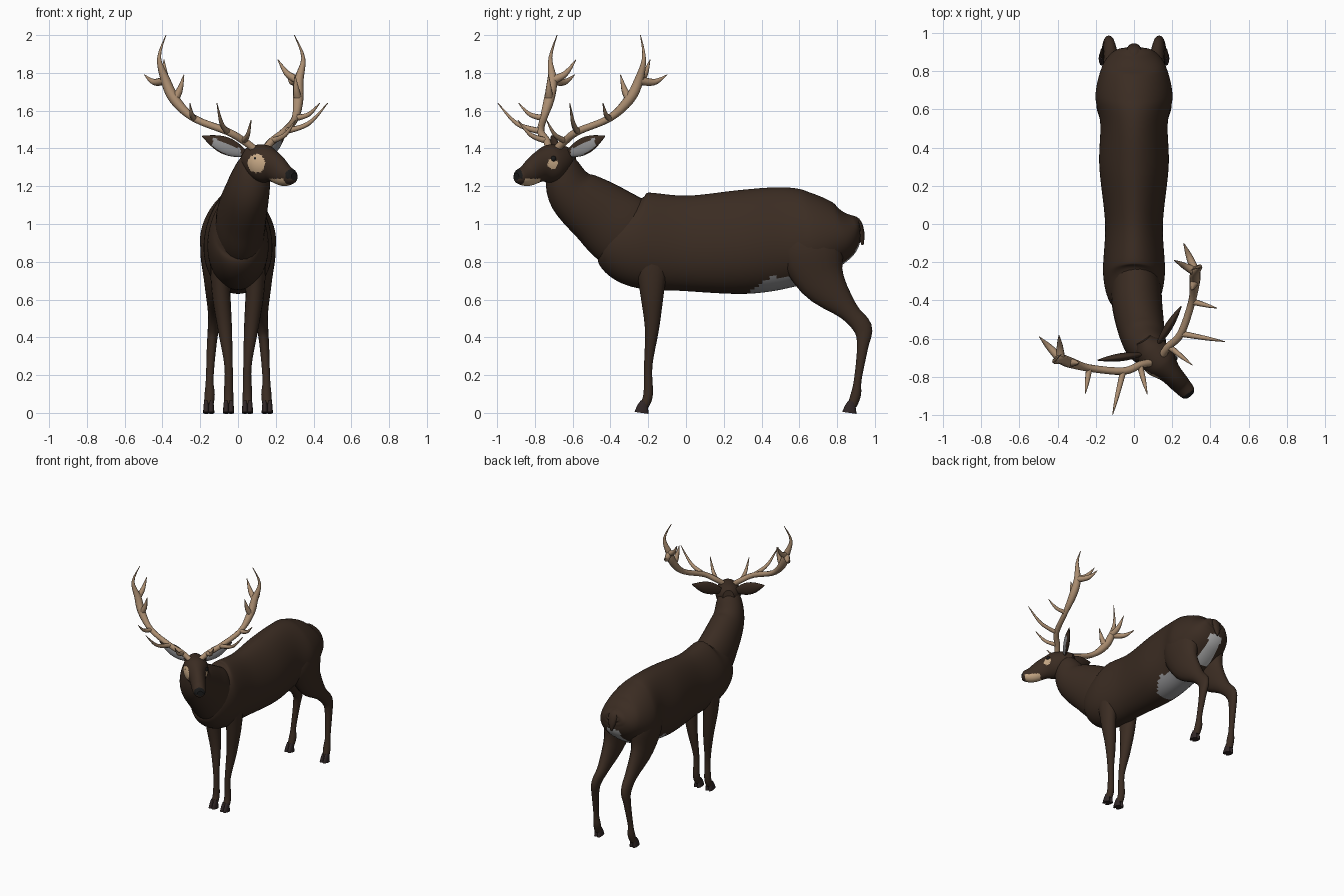
import bpy
import bmesh
import math
from mathutils import Matrix, Vector

cube = bpy.data.objects.get("Cube")
if cube:
    bpy.data.objects.remove(cube, do_unlink=True)

AXIS_X, AXIS_Y, AXIS_Z = Matrix.Identity(3)
# The head is turned toward the animal's left
HEAD = Matrix.Translation((.1, -.68, 0)) @ Matrix.Rotation(math.radians(33), 4, 'Z')


def material(name, red, green, blue):
    mat = bpy.data.materials.new(name)
    mat.use_nodes = True
    mat.diffuse_color = (red, green, blue, 1)
    shader = mat.node_tree.nodes["Principled BSDF"]
    shader.inputs["Base Color"].default_value = mat.diffuse_color
    return mat


COAT = material("dark brown coat", .043, .025, .016)
ANTLER = material("antler tan", .41, .27, .165)
PATCH = material("face tan", .58, .4, .24)
GREY = material("belly grey", .3, .3, .31)
PALE = material("pale rump", .5, .5, .5)
BLACK = material("black", .01, .01, .01)
HOOF = material("hoof brown", .03, .02, .02)


def catmull(a, b, c, d, t):
    """Cubic curve from b to c that keeps the flow from a to d."""
    result = []
    for before, start, end, after in zip(a, b, c, d):
        leave, arrive = (end - before) / 2, (after - start) / 2
        ease = t * t * (3 - 2 * t)
        result.append(start + (end - start) * ease
                      + leave * t * (1 - t) ** 2 - arrive * t * t * (1 - t))
    return result


def smooth_path(stations, steps):
    """Pass a smooth curve through the stations, sizes included."""
    points = [stations[0], *stations, stations[-1]]
    result = []
    for i in range(len(stations) - 1):
        result += [catmull(*points[i:i + 4], k / steps) for k in range(steps)]
    return result + [stations[-1]]


def finish(bm, name, mats, rule, matrix):
    """Turn a bmesh into an object, colouring its faces by the rule."""
    bmesh.ops.recalc_face_normals(bm, faces=bm.faces)
    if rule:
        for face in bm.faces:
            face.material_index = rule(face.calc_center_median(), face.normal)
    mesh = bpy.data.meshes.new(name)
    bm.to_mesh(mesh)
    bm.free()
    for mat in mats:
        mesh.materials.append(mat)
    obj = bpy.data.objects.new(name, mesh)
    obj.matrix_world = matrix
    bpy.context.collection.objects.link(obj)


def loft(name, stations, mats, ref=AXIS_Z, sides=16, steps=4, egg=0, rule=None, matrix=Matrix()):
    """Skin oval rings along stations of x, y, z, half width and, if not round, half height."""
    path = smooth_path([(*s, s[3])[:5] for s in stations], steps)
    centres = [Vector(p[:3]) for p in path]
    bm = bmesh.new()
    rings = []
    for i, (centre, point) in enumerate(zip(centres, path)):
        width, height = point[3:]
        tangent = centres[min(i + 1, len(path) - 1)] - centres[max(i - 1, 0)]
        side = tangent.cross(ref).normalized()
        up = side.cross(tangent).normalized()
        ring = []
        for k in range(sides):
            angle = math.tau * k / sides
            across = width * math.cos(angle) * (1 - egg * math.sin(angle))
            ring.append(bm.verts.new(centre + side * across + up * height * math.sin(angle)))
        rings.append(ring)
    for low, high in zip(rings, rings[1:]):
        for k in range(sides):
            n = (k + 1) % sides
            bm.faces.new((low[k], low[n], high[n], high[k])).smooth = True
    bm.faces.new(rings[0])
    bm.faces.new(rings[-1])
    finish(bm, name, mats, rule, matrix)


def mirrored(stations, sign):
    return [(sign * x, *rest) for x, *rest in stations]


# Torso: length position, back height, belly height and half width
def torso_colour(centre, normal):
    if centre.y > .74 and centre.z < .9 and abs(centre.x) < .055:
        return 2
    slant = centre.y - (centre.z - .64) * 1.3
    return int(slant > .34 and centre.y < .68 and centre.z < .72 and normal.z < -.2)


torso = [(-.46, 1.08, .95, .05), (-.39, 1.15, .81, .12), (-.26, 1.17, .67, .16),
         (0, 1.15, .645, .15), (.3, 1.18, .63, .18), (.52, 1.195, .66, .175),
         (.67, 1.17, .7, .2), (.82, 1.11, .8, .165), (.9, 1.05, .92, .1), (.92, 1.02, .96, .05)]
loft("torso", [(0, y, (top + low) / 2, width, (top - low) / 2) for y, top, low, width in torso],
     [COAT, GREY, PALE], sides=64, steps=12, egg=.12, rule=torso_colour)

# Neck
neck = [(0, -.22, .91, .11, .18), (.01, -.33, .96, .13, .2), (.02, -.45, 1.05, .13, .18),
        (.05, -.6, 1.17, .115, .14), (.08, -.66, 1.3, .09), (.09, -.69, 1.35, .06)]
loft("neck", neck, [COAT], sides=28, steps=6)


# Head with eye patches, pale lips and a black nose
def muzzle_bend(y):
    return max(-y, 0) * .16


def head_colour(centre, normal):
    offset = centre.x - muzzle_bend(centre.y)
    cheek = Vector((abs(offset), centre.y, centre.z)) - Vector((.08, -.09, 1.32))
    lips = -.26 < centre.y < -.15 and centre.z < 1.24
    if lips or cheek.length < (.03 if offset > 0 else .05):
        return 1
    return 2 if centre.y < -.272 and centre.z > 1.24 else 0


head = [(.09, 1.35, .04, .05), (.03, 1.34, .08, .08), (-.05, 1.32, .09, .1),
        (-.13, 1.3, .06, .08), (-.21, 1.26, .05, .06), (-.27, 1.25, .04, .04), (-.29, 1.25, .02, .02)]
loft("head", [(muzzle_bend(y), y, z, width, height) for y, z, width, height in head],
     [COAT, PATCH, BLACK], sides=60, steps=12, rule=head_colour, matrix=HEAD)


def ear_colour(centre, normal):
    along = (abs(centre.x) - ear_root.x) / (ear_tip.x - ear_root.x)
    above = centre.z - ear_root.z - along * (ear_tip.z - ear_root.z)
    return int(normal.y < -.5 and .15 < along < .8 and above < .012)


# Paired parts, drawn for the left and flipped for the right
ear_root, ear_tip = Vector((.05, .03, 1.37)), Vector((.26, .13, 1.465))
beam = [Vector(p) for p in ((.04, -.03, 1.4), (.09, -.01, 1.44), (.18, .01, 1.49), (.32, .12, 1.56),
                            (.39, .2, 1.66), (.42, .24, 1.76), (.455, .25, 1.88), (.405, .26, 2))]
# Each tine grows from a numbered point of the beam to its own tip
tines = {"brow": (1, (.14, -.16, 1.55)), "second": (2, (.35, -.15, 1.64)),
         "third": (3, (.41, .02, 1.64)), "inner": (4, (.35, .17, 1.79)),
         "rear": (5, (.45, .4, 1.79)), "upper": (5, (.36, .35, 1.87))}
front_leg = [(.07, -.16, 1, .04), (.09, -.18, .85, .055, .09), (.09, -.18, .65, .05, .065),
             (.07, -.18, .45, .038), (.05, -.2, .25, .022), (.05, -.2, .1, .025), (.05, -.22, .04, .025)]
hind_leg = [(.08, .64, 1.05, .07, .1), (.11, .66, .88, .09, .17), (.12, .72, .7, .06, .125),
            (.12, .86, .54, .04, .055), (.13, .935, .45, .03, .05), (.14, .935, .35, .025, .03),
            (.15, .91, .18, .02), (.15, .9, .1, .027), (.155, .88, .04, .025)]

for label, sign in (("left", 1), ("right", -1)):
    # Eye
    eye = bmesh.new()
    bmesh.ops.create_uvsphere(eye, u_segments=12, v_segments=8, radius=.015)
    for face in eye.faces:
        face.smooth = True
    finish(eye, label + "_eye", [BLACK], None,
           HEAD @ Matrix.Translation((muzzle_bend(-.08) + sign * .07, -.08, 1.345)))

    # Leaf-shaped ear, grey inside its lower half
    ear = []
    for step in range(9):
        t = step / 8
        swell = math.sin(math.pi * (.1 + .9 * t))
        ear.append((*ear_root.lerp(ear_tip, t), .003 + .018 * swell, .003 + .043 * swell))
    loft(label + "_ear", mirrored(ear, sign), [COAT, GREY], sides=24, matrix=HEAD, rule=ear_colour)

    # Antler beam, broad near the crown, and its upswept tines
    antler = [(*p, .002 + .018 * (1 - (i / 7) ** 4) + (.01 if i in (4, 5) else 0))
              for i, p in enumerate(beam)]
    loft(label + "_antler_beam", mirrored(antler, sign), [ANTLER], ref=AXIS_Y, sides=10, matrix=HEAD)
    for tine, (index, tip) in tines.items():
        root, tip = beam[index], Vector(tip)
        size = .024 if index > 3 else .017
        middle = root.lerp(tip, .55) - AXIS_Z * (tip - root).length * .15
        spike = [(*root, size), (*middle, size * .7), (*tip, .002)]
        loft(f"{label}_{tine}_tine", mirrored(spike, sign), [ANTLER], ref=AXIS_X,
             sides=8, steps=6, matrix=HEAD)

    # Legs, each ending in a cloven hoof
    for part, leg in (("front", front_leg), ("hind", hind_leg)):
        loft(f"{label}_{part}_leg", mirrored(leg, sign), [COAT], ref=AXIS_Y)
        x, y = leg[-1][:2]
        for toe, shift in (("outer", .013), ("inner", -.013)):
            hoof = [(x + shift, y, .06, .012, .02), (x + shift, y - .01, .03, .015, .03),
                    (x + shift, y - .015, 0, .017, .038)]
            loft(f"{label}_{part}_{toe}_hoof", mirrored(hoof, sign), [HOOF], ref=AXIS_Y, sides=12)

# Tail
tail = [(0, .85, 1.03, .03, .02), (0, .9, 1.01, .04, .025), (0, .925, .95, .03, .02), (0, .935, .89, .006)]
loft("tail", tail, [COAT], ref=AXIS_Y)
